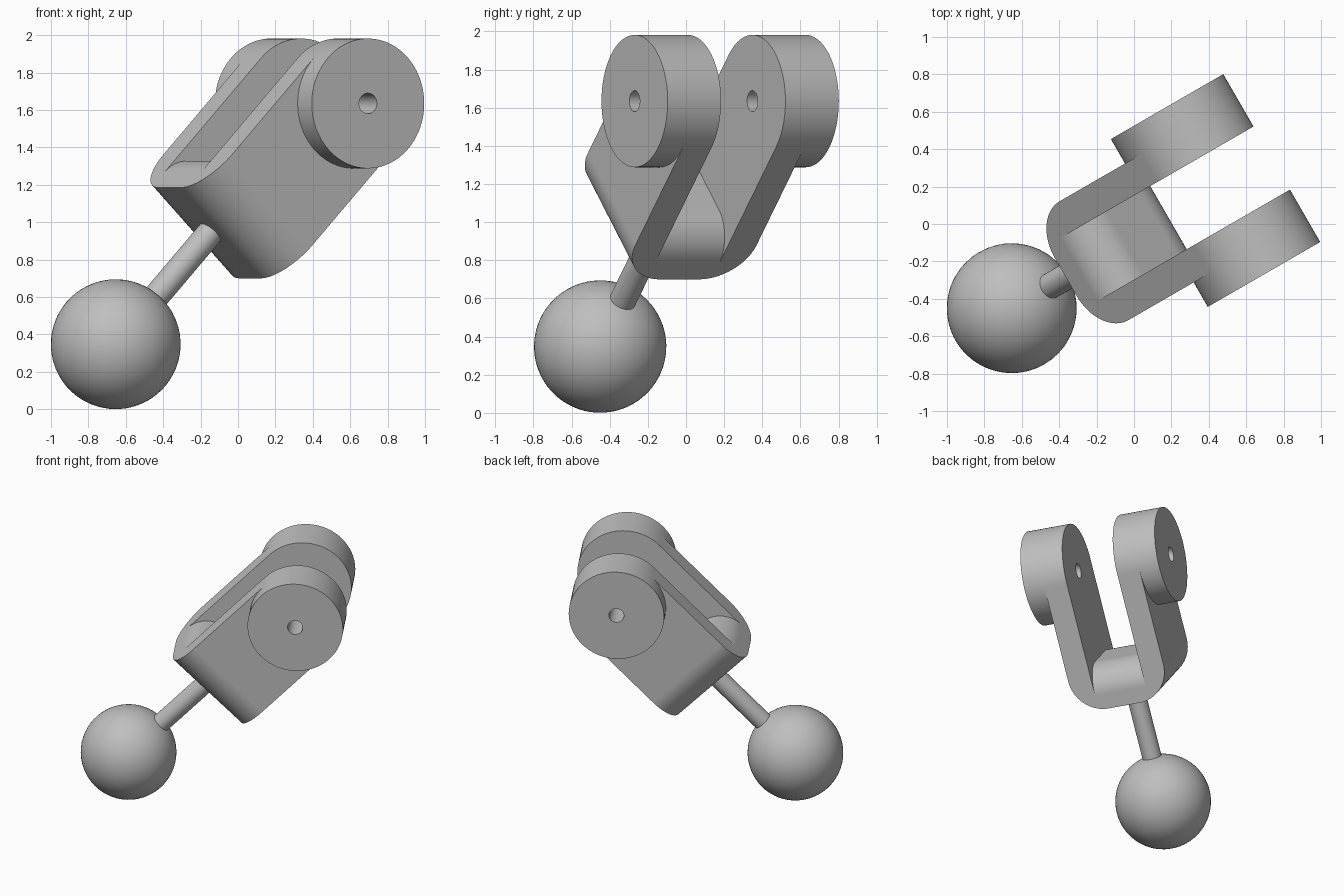
import bpy, bmesh
from math import radians, sin, cos, pi
from mathutils import Matrix, Vector

if "Cube" in bpy.data.objects:
    bpy.data.objects.remove(bpy.data.objects["Cube"])

# Main sizes, in a local frame: Y = pin axis, Z = along the rod, origin at the pin
R = 0.347            # ball, disc and arm half width
INNER, OUTER, CAP = 0.195, 0.367, 0.518   # slot, arm and disc faces along Y
BASE, FLOOR = -0.968, -0.652              # yoke underside and slot floor
CORNER, ROUND = 0.25, 0.2                 # yoke corner and slot floor radii
BORE, ROD, BALL_Z = 0.055, 0.07, -1.80
FRAME = (Matrix.Translation((0.436, 0.179, 1.635))
         @ Matrix.Rotation(radians(30), 4, 'Z')
         @ Matrix.Rotation(radians(44.35), 4, 'Y'))

grey = bpy.data.materials.new("plain_grey")
grey.use_nodes = True
colour = (0.52, 0.52, 0.52, 1)
grey.diffuse_color = colour
grey.node_tree.nodes["Principled BSDF"].inputs["Base Color"].default_value = colour


def finish(name, bm):
    bmesh.ops.recalc_face_normals(bm, faces=bm.faces)
    mesh = bpy.data.meshes.new(name)
    bm.to_mesh(mesh)
    bm.free()
    mesh.materials.append(grey)
    obj = bpy.data.objects.new(name, mesh)
    bpy.context.collection.objects.link(obj)
    obj.matrix_world = FRAME
    return obj


def arc(cx, cz, r, start, end, steps=24):
    angles = [radians(start + (end - start) * i / steps) for i in range(steps + 1)]
    return [(cx + r * cos(a), cz + r * sin(a)) for a in angles]


def prism(name, points, axis, low, high):
    """Extrude a profile (horizontal, Z) along X or Y."""
    bm = bmesh.new()
    place = (lambda p: (low, p[0], p[1])) if axis == 'X' else (lambda p: (p[0], low, p[1]))
    face = bm.faces.new([bm.verts.new(place(p)) for p in points])
    out = bmesh.ops.extrude_face_region(bm, geom=[face])
    step = Vector((1, 0, 0) if axis == 'X' else (0, 1, 0)) * (high - low)
    bmesh.ops.translate(bm, vec=step, verts=[v for v in out["geom"] if isinstance(v, bmesh.types.BMVert)])
    return finish(name, bm)


def circle(r, steps=96):
    return arc(0, 0, r, 0, 360, steps)[:-1]


def activate(obj):
    bpy.ops.object.select_all(action='DESELECT')
    obj.select_set(True)
    bpy.context.view_layer.objects.active = obj


def carve(obj, cutter, operation='DIFFERENCE'):
    cutter.hide_render = True
    mod = obj.modifiers.new("carve", 'BOOLEAN')
    mod.operation, mod.solver, mod.object = operation, 'EXACT', cutter
    activate(obj)
    bpy.ops.object.modifier_apply(modifier=mod.name)
    bpy.data.objects.remove(cutter)


def smooth(obj):
    activate(obj)
    bpy.ops.object.shade_smooth_by_angle(angle=radians(30))
    obj.modifiers.new("flat_sides", 'WEIGHTED_NORMAL').keep_sharp = True


def pin_bore():
    return prism("bore_cutter", circle(BORE, 32), 'Y', -1, 1)


# Yoke: block with two rounded lower corners, trimmed to round-ended arms
side = OUTER - CORNER
yoke = prism("yoke", arc(-side, BASE + CORNER, CORNER, 180, 270)
             + arc(side, BASE + CORNER, CORNER, 270, 360)
             + [(OUTER, 0.5), (-OUTER, 0.5)], 'X', -0.5, 0.5)
carve(yoke, prism("arm_outline", arc(0, 0, R, 0, 180, 48) + [(-R, -1.3), (R, -1.3)],
                  'Y', -1, 1), 'INTERSECT')

# Slot between the arms, with a floor rounded over at both ends
edge = R - ROUND
carve(yoke, prism("slot_cutter", [(-0.6, 0.6), (-0.6, FLOOR - ROUND)]
                  + arc(-edge, FLOOR - ROUND, ROUND, 180, 90)
                  + arc(edge, FLOOR - ROUND, ROUND, 90, 0)
                  + [(0.6, FLOOR - ROUND), (0.6, 0.6)], 'Y', -INNER, INNER))
carve(yoke, pin_bore())
smooth(yoke)

# Round bosses on the outside of the arms
for name, low, high in (("front_boss", -CAP, -OUTER), ("back_boss", OUTER, CAP)):
    boss = prism(name, circle(R), 'Y', low, high)
    carve(boss, pin_bore())
    smooth(boss)

# Rod from the ball into the yoke
bm = bmesh.new()
top = BASE + 0.1
bmesh.ops.create_cone(bm, cap_ends=True, segments=48, radius1=ROD, radius2=ROD, depth=top - BALL_Z,
                      matrix=Matrix.Translation((0, 0, (top + BALL_Z) / 2)))
smooth(finish("rod", bm))

# Ball
bm = bmesh.new()
bmesh.ops.create_uvsphere(bm, u_segments=64, v_segments=32, radius=R,
                          matrix=Matrix.Translation((0, 0, BALL_Z)))
smooth(finish("ball", bm))
